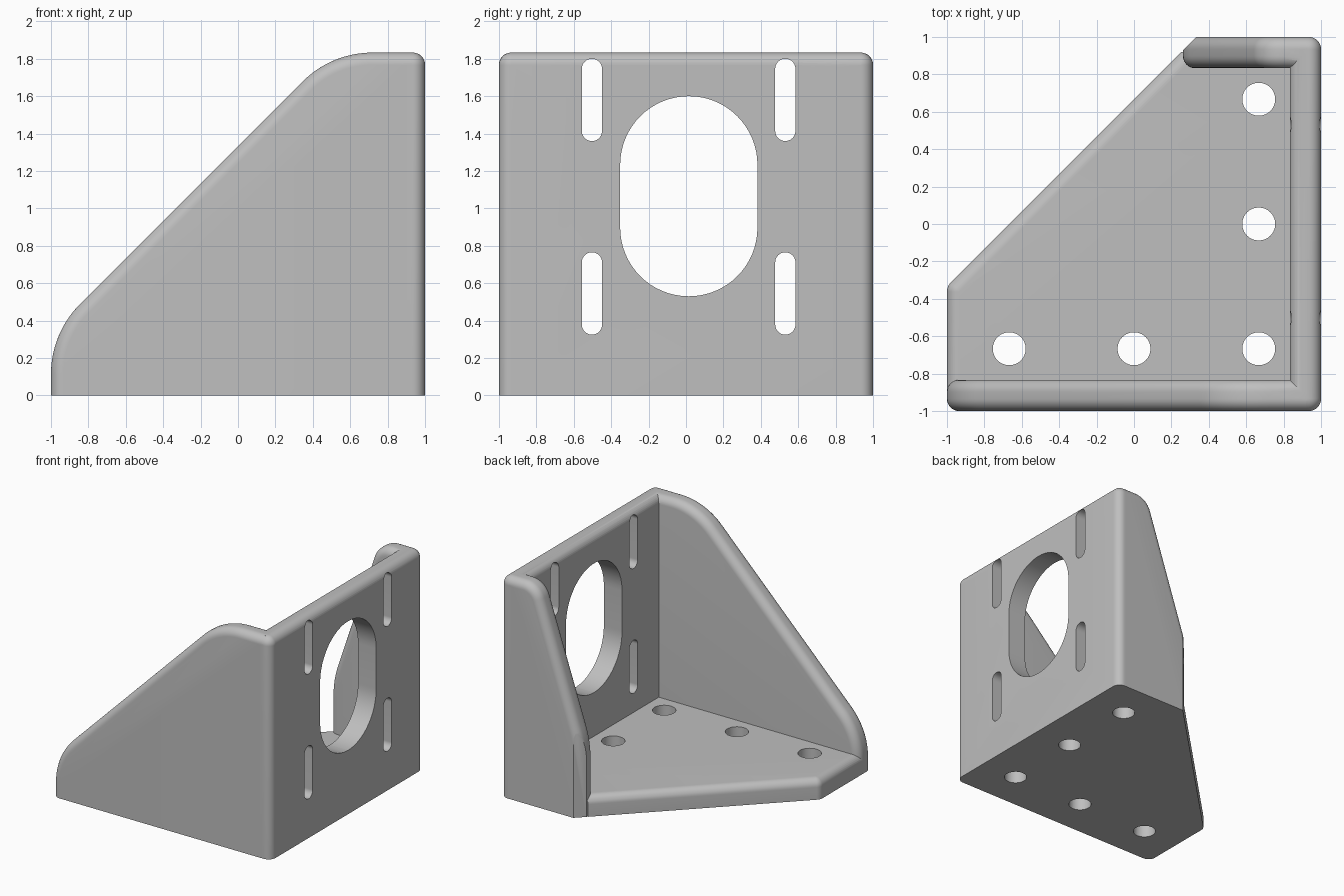
import bpy, bmesh, math
from mathutils import Vector

cube = bpy.data.objects.get("Cube")
if cube:
    bpy.data.objects.remove(cube)

TOP, WALL, ROUND = 1.833, 0.167, 0.065

grey = bpy.data.materials.new("light_grey")
grey.use_nodes = True
COLOUR = (0.52, 0.52, 0.52, 1)
grey.diffuse_color = COLOUR
grey.node_tree.nodes["Principled BSDF"].inputs["Base Color"].default_value = COLOUR

# Mapping from profile plane (u, v) and depth d to the model frame
PLANES = {
    "x": lambda u, v, d: (d, u, v),
    "y": lambda u, v, d: (u, d, v),
    "z": lambda u, v, d: (u, v, d),
}


def fillet(corners, steps=10):
    """Outline from (u, v, radius) corners, with an arc at each rounded one."""
    out = []
    for i, (u, v, r) in enumerate(corners):
        p = Vector((u, v))
        if r == 0:
            out.append(p)
            continue
        a = (Vector(corners[i - 1][:2]) - p).normalized()
        b = (Vector(corners[(i + 1) % len(corners)][:2]) - p).normalized()
        half = a.angle(b) / 2
        centre = p + (a + b).normalized() * (r / math.sin(half))
        start = p + a * (r / math.tan(half)) - centre
        end = p + b * (r / math.tan(half)) - centre
        sweep = start.angle(end)
        for k in range(steps + 1):
            t = k / steps
            arc = start * math.sin((1 - t) * sweep) + end * math.sin(t * sweep)
            out.append(centre + arc / math.sin(sweep))
    return out


def prism(name, outline, axis, lo, hi, rounded=None, cut=None):
    """Extrude an outline along an axis and round the edges picked by a rule."""
    bm = bmesh.new()
    place = PLANES[axis]
    near, far = [[bm.verts.new(place(p[0], p[1], d)) for p in outline] for d in (lo, hi)]
    bm.faces.new(near)
    bm.faces.new(far)
    for i in range(len(outline)):
        bm.faces.new((near[i - 1], near[i], far[i], far[i - 1]))
    bmesh.ops.recalc_face_normals(bm, faces=bm.faces)
    if rounded:
        k = "xyz".index(axis)
        rim = [e for e in bm.edges
               if abs(e.verts[0].co[k] - e.verts[1].co[k]) < 1e-5 and rounded(*e.verts)]
        bmesh.ops.bevel(bm, geom=rim, offset=ROUND, segments=8, profile=0.5, affect="EDGES")
    if cut:
        point, normal = cut
        res = bmesh.ops.bisect_plane(bm, geom=bm.verts[:] + bm.edges[:] + bm.faces[:],
                                     plane_co=point, plane_no=normal, clear_outer=True)
        edges = [g for g in res["geom_cut"] if isinstance(g, bmesh.types.BMEdge)]
        bmesh.ops.holes_fill(bm, edges=edges)
    bmesh.ops.recalc_face_normals(bm, faces=bm.faces)
    mesh = bpy.data.meshes.new(name)
    bm.to_mesh(mesh)
    bm.free()
    mesh.materials.append(grey)
    obj = bpy.data.objects.new(name, mesh)
    bpy.context.collection.objects.link(obj)
    return obj


def combine(target, other, operation):
    """Apply a boolean and discard the second object."""
    mod = target.modifiers.new(operation.lower(), "BOOLEAN")
    mod.operation, mod.solver, mod.object = operation, "EXACT", other
    bpy.context.view_layer.objects.active = target
    bpy.ops.object.modifier_apply(modifier=mod.name)
    bpy.data.objects.remove(other)


def off_floor(a, b):
    return max(a.co.z, b.co.z) > 0.001


def open_side(a, b):
    # Upper rim along the free left and diagonal sides of the plate
    return min(a.co.z, b.co.z) > 0.1 and all(
        v.co.x < -0.99 or v.co.y - v.co.x > 0.6 for v in (a, b))


def slot(u, v, half_width, half_height):
    w, h, r = half_width, half_height, half_width * 0.9999
    return fillet([(u - w, v - h, r), (u + w, v - h, r),
                   (u + w, v + h, r), (u - w, v + h, r)], 16)


# Mounting wall
bracket = prism("mounting_bracket", fillet([
    (-1, 0, 0), (1, 0, 0), (1, TOP, 0.067), (-1, TOP, 0.067)]),
    "x", 1 - WALL, 1, off_floor)

# Long triangular front wall
front_wall = prism("front_wall", fillet([
    (-1, 0, 0), (0.92, 0, 0), (0.92, TOP, 0), (0.5, TOP, 0.53), (-1, 0.333, 0.53)], 16),
    "y", -1, WALL - 1, lambda a, b: off_floor(a, b) and min(a.co.x, b.co.x) < 0.919)

# Short steep back wall, trimmed by the diagonal
back_wall = prism("back_wall", fillet([
    (0.262, 0, 0), (0.92, 0, 0), (0.92, TOP, 0), (0.68, TOP, 0.17), (0.262, 0.6, 0.8)], 12),
    "y", 1 - WALL, 1, lambda a, b: off_floor(a, b) and min(a.co.x, b.co.x) < 0.919,
    cut=((0.333, 1, 0), (-1, 1, 0)))

# Base plate with a diagonal side
base_plate = prism("base_plate", fillet([
    (-1, -0.92, 0), (0.92, -0.92, 0), (0.92, 0.92, 0), (0.253, 0.92, 0), (-1, -0.333, 0.07)]),
    "z", 0, WALL, open_side)

for part in (front_wall, back_wall, base_plate):
    combine(bracket, part, "UNION")

# Large opening and four adjustment slots in the mounting wall
openings = [slot(0.015, 1.065, 0.367, 0.535)]
openings += [slot(y, z, 0.054, 0.22) for y in (-0.503, 0.531) for z in (0.545, 1.58)]
for outline in openings:
    combine(bracket, prism("slot_cutter", outline, "x", 0.7, 1.1), "DIFFERENCE")

# Screw holes in the base plate
s = 0.667
for x, y in ((-s, -s), (0, -s), (s, -s), (s, 0), (s, s)):
    ring = slot(x, y, 0.088, 0.088)
    combine(bracket, prism("hole_cutter", ring, "z", -0.1, 0.3), "DIFFERENCE")

# Smooth shading with sharp edges kept
bpy.ops.object.select_all(action="DESELECT")
bracket.select_set(True)
bpy.context.view_layer.objects.active = bracket
bpy.ops.object.shade_smooth_by_angle(angle=math.radians(30))
